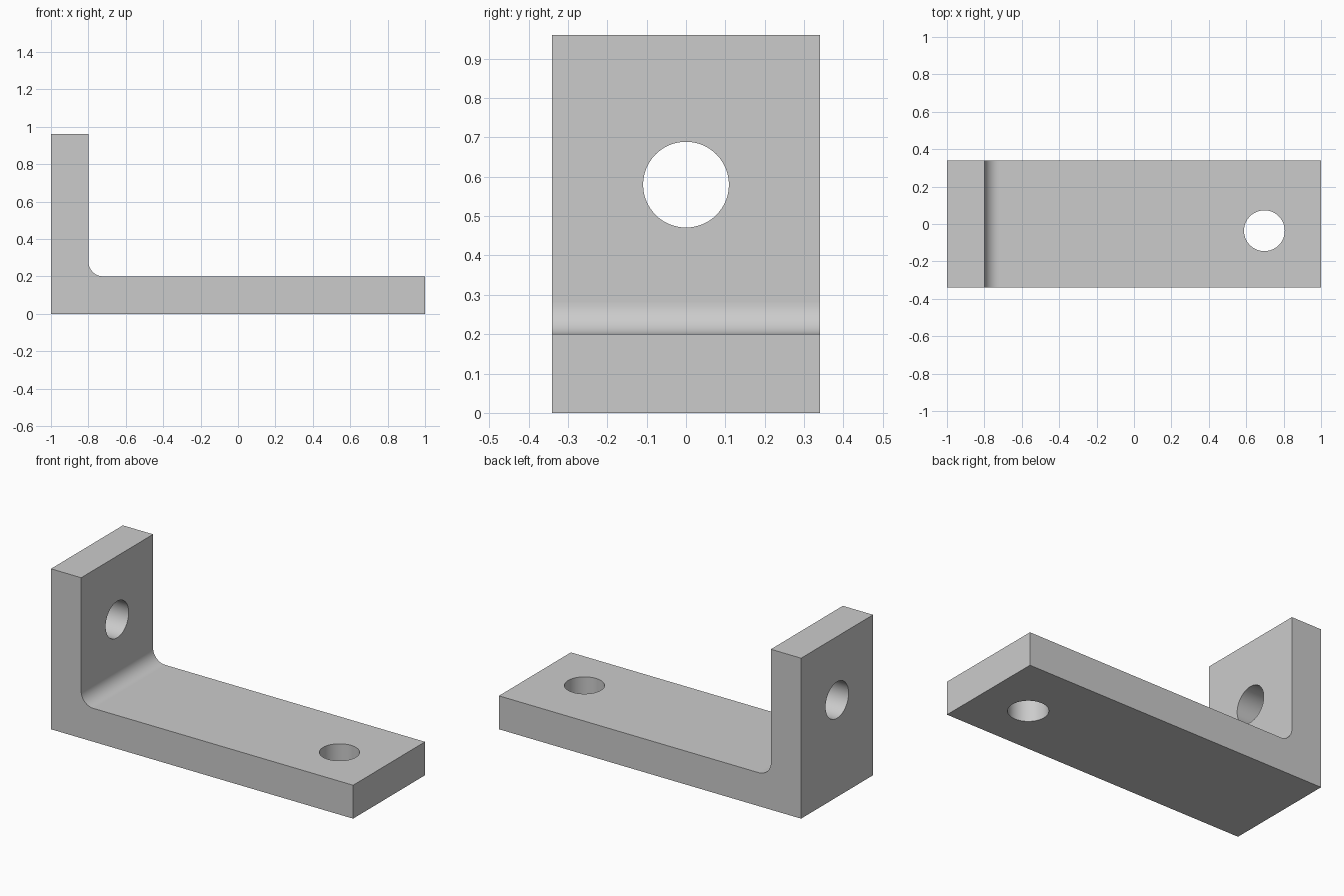
import bpy, bmesh
from math import radians, pi, sin, cos
from mathutils import Matrix, Vector

default = bpy.data.objects.get("Cube")
if default:
    bpy.data.objects.remove(default, do_unlink=True)

HALF_WIDTH = 0.34
THICK = 0.2
HEIGHT = 0.96
FILLET = 0.08
HOLE_RADIUS = 0.109

grey = bpy.data.materials.new("bracket grey")
grey.use_nodes = True
colour = (0.6, 0.6, 0.6, 1)
grey.diffuse_color = colour
grey.node_tree.nodes["Principled BSDF"].inputs["Base Color"].default_value = colour


def make_object(name, bm):
    bmesh.ops.recalc_face_normals(bm, faces=bm.faces)
    mesh = bpy.data.meshes.new(name)
    bm.to_mesh(mesh)
    bm.free()
    mesh.materials.append(grey)
    obj = bpy.data.objects.new(name, mesh)
    bpy.context.collection.objects.link(obj)
    return obj


# L-shaped profile with a rounded inner corner, extruded across the width
inner = -1 + THICK
profile = [(-1, 0), (1, 0), (1, THICK)]
steps = 16
for i in range(steps + 1):
    a = pi / 2 * i / steps
    profile.append((inner + FILLET * (1 - sin(a)), THICK + FILLET * (1 - cos(a))))
profile += [(inner, HEIGHT), (-1, HEIGHT)]

bm = bmesh.new()
face = bm.faces.new([bm.verts.new((x, -HALF_WIDTH, z)) for x, z in profile])
side = bmesh.ops.extrude_face_region(bm, geom=[face])["geom"]
bmesh.ops.translate(bm, vec=(0, 2 * HALF_WIDTH, 0),
                    verts=[v for v in side if isinstance(v, bmesh.types.BMVert)])
bracket = make_object("angle_bracket", bm)


# Round bolt holes through the base and the upright
def drill(name, centre, rotation):
    bm = bmesh.new()
    matrix = Matrix.Translation(Vector(centre)) @ rotation
    bmesh.ops.create_cone(bm, cap_ends=True, segments=64, radius1=HOLE_RADIUS,
                          radius2=HOLE_RADIUS, depth=2 * THICK, matrix=matrix)
    cutter = make_object(name, bm)
    cutter.hide_render = True
    mod = bracket.modifiers.new(name, "BOOLEAN")
    mod.operation = "DIFFERENCE"
    mod.solver = "EXACT"
    mod.object = cutter
    return cutter


cutters = [
    drill("base_hole", (0.697, -0.036, THICK / 2), Matrix.Identity(4)),
    drill("upright_hole", (-1 + THICK / 2, 0, 0.58), Matrix.Rotation(pi / 2, 4, "Y")),
]

bpy.ops.object.select_all(action="DESELECT")
bracket.select_set(True)
bpy.context.view_layer.objects.active = bracket
for cutter in cutters:
    bpy.ops.object.modifier_apply(modifier=cutter.name)
    bpy.data.objects.remove(cutter, do_unlink=True)

# Smooth the curved walls, keep the flat sides flat
bpy.ops.object.shade_smooth_by_angle(angle=radians(30))
for poly in bracket.data.polygons:
    if poly.area > 0.05:
        poly.use_smooth = False
